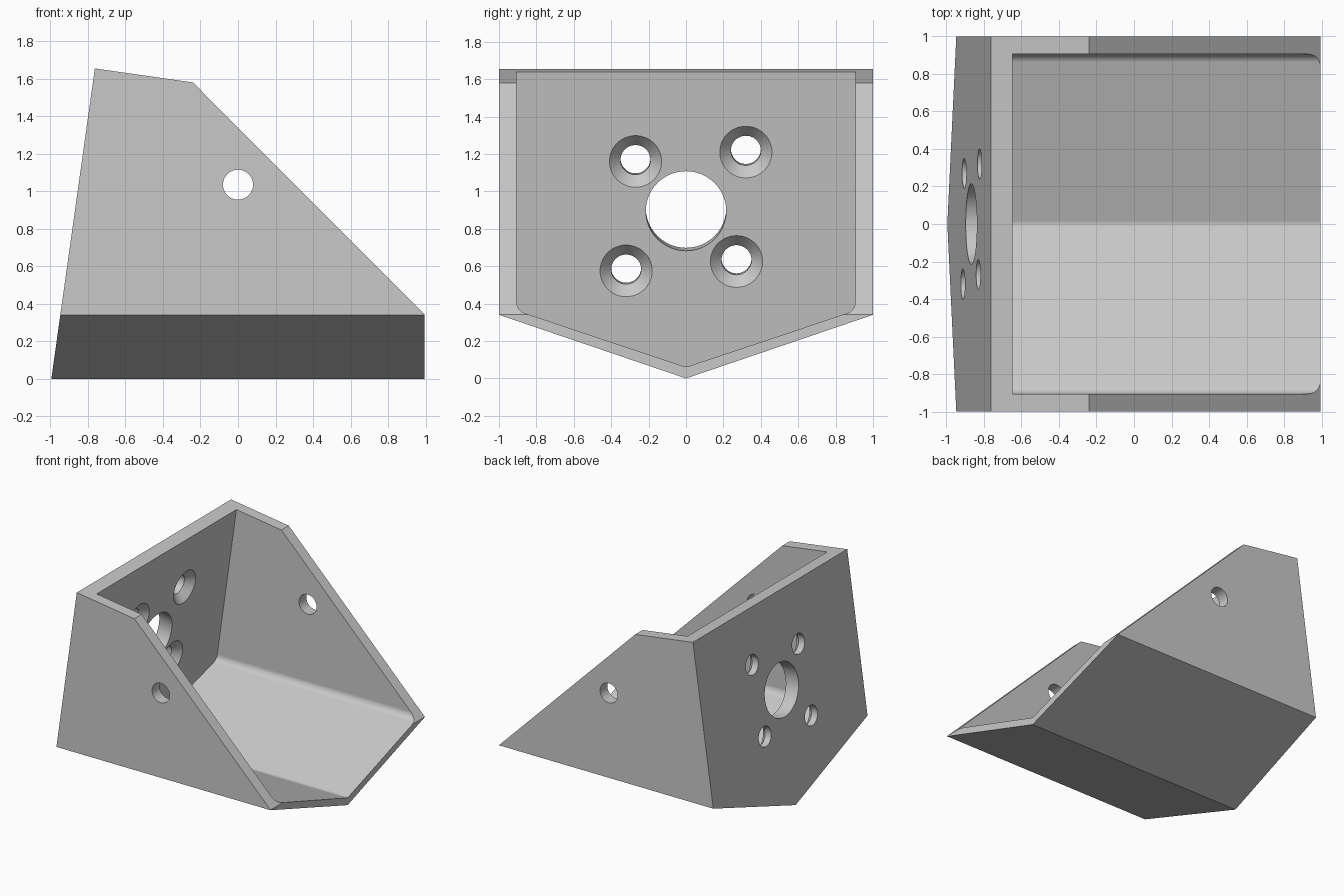
import bpy, bmesh
from math import sin, cos, tan, atan2, radians
from mathutils import Vector, Matrix

default = bpy.data.objects.get("Cube")
if default:
    bpy.data.objects.remove(default, do_unlink=True)

grey = bpy.data.materials.new("plain grey")
grey.use_nodes = True
colour = (0.584, 0.584, 0.584, 1)
grey.diffuse_color = colour
grey.node_tree.nodes["Principled BSDF"].inputs["Base Color"].default_value = colour

HALF_X = 0.995
LEAN = atan2(0.232, 1.655)        # tilt of the back wall
WALL = 0.117                      # back wall thickness along x
WALL_AXIS = Vector((cos(LEAN), 0, -sin(LEAN)))


def wall_x(z):
    return -HALF_X + z * tan(LEAN)


def finish(bm, name):
    bmesh.ops.recalc_face_normals(bm, faces=bm.faces)
    mesh = bpy.data.meshes.new(name)
    bm.to_mesh(mesh)
    bm.free()
    mesh.materials.append(grey)
    obj = bpy.data.objects.new(name, mesh)
    bpy.context.collection.objects.link(obj)
    return obj


def loft(name, start, end):
    """Closed solid between two matching rings of points."""
    bm = bmesh.new()
    a = [bm.verts.new(p) for p in start]
    b = [bm.verts.new(p) for p in end]
    bm.faces.new(a)
    bm.faces.new(b)
    for i in range(len(a)):
        j = (i + 1) % len(a)
        bm.faces.new((a[i], a[j], b[j], b[i]))
    return finish(bm, name)


def leaning_prism(name, profile, offset, end_x):
    """Extrude a y-z profile from a leaning plane to a square end."""
    return loft(name, [(wall_x(z) + offset, y, z) for y, z in profile],
                [(end_x, y, z) for y, z in profile])


def fillet(before, corner, after, radius, steps):
    """Points of an arc tangent to both edges of a corner."""
    c = Vector(corner)
    a, b = (Vector(before) - c).normalized(), (Vector(after) - c).normalized()
    half = a.angle(b) / 2
    centre = c + (a + b).normalized() * radius / sin(half)
    p = c + a * radius / tan(half) - centre
    q = c + b * radius / tan(half) - centre
    return [tuple(centre + p.lerp(q, i / steps).normalized() * radius)
            for i in range(steps + 1)]


def drill(name, centre, axis, r1, r2, depth):
    """Round cutter centred on a point and pointing along an axis."""
    bm = bmesh.new()
    turn = Vector(axis).to_track_quat("Z", "Y").to_matrix().to_4x4()
    bmesh.ops.create_cone(bm, cap_ends=True, segments=48, radius1=r1, radius2=r2,
                          depth=depth, matrix=Matrix.Translation(centre) @ turn)
    return finish(bm, name)


# Outer block with a V-shaped underside and a leaning back
bracket = leaning_prism("motor_bracket",
                        [(0, 0), (1, 0.34), (1, 2), (-1, 2), (-1, 0.34)], 0, HALF_X)

# Waste above the short top edge and the long slope
waste = [(-2, 1.832), (-0.24, 1.58), (2, -0.665), (2, 4), (-2, 4)]
cutters = [loft("top_waste", [(x, -2, z) for x, z in waste], [(x, 2, z) for x, z in waste])]

# Hollow with rounded floor corners and a slightly softened valley
side, floor, valley = (0.905, 3), (0.905, 0.363), (0, 0.06)
corner = fillet(valley, floor, side, 0.06, 8)
outline = [(-y, z) for y, z in reversed(corner)]
outline += fillet((-floor[0], floor[1]), valley, floor, 0.05, 4)
outline += corner + [side, (-side[0], side[1])]
cutters.append(leaning_prism("hollow", outline, WALL, 3))


def inner_point(y, z):
    return Vector((wall_x(z) + WALL, y, z))


# Shaft hole, countersunk screw holes and side holes
cutters.append(drill("shaft_hole", inner_point(0, 0.895), WALL_AXIS, 0.215, 0.215, 0.5))
for y, z in [(-0.27, 1.16), (0.32, 1.21), (-0.32, 0.575), (0.27, 0.625)]:
    at = inner_point(y, z)
    cutters.append(drill("screw_hole", at, WALL_AXIS, 0.08, 0.08, 0.5))
    cutters.append(drill("countersink", at, WALL_AXIS, 0.079, 0.2, 0.12))
cutters.append(drill("side_hole", (0, 0, 1.035), (0, 1, 0), 0.08, 0.08, 3))

bpy.context.view_layer.objects.active = bracket
for cutter in cutters:
    cutter.hide_render = True
    mod = bracket.modifiers.new(cutter.name, "BOOLEAN")
    mod.operation, mod.solver, mod.object = "DIFFERENCE", "EXACT", cutter
    bpy.ops.object.modifier_apply(modifier=mod.name)
    bpy.data.objects.remove(cutter, do_unlink=True)

# Smooth round surfaces only
bpy.ops.object.select_all(action="DESELECT")
bracket.select_set(True)
bpy.ops.object.shade_smooth_by_angle(angle=radians(15))
weighted = bracket.modifiers.new("even_shading", "WEIGHTED_NORMAL")
weighted.keep_sharp = True
